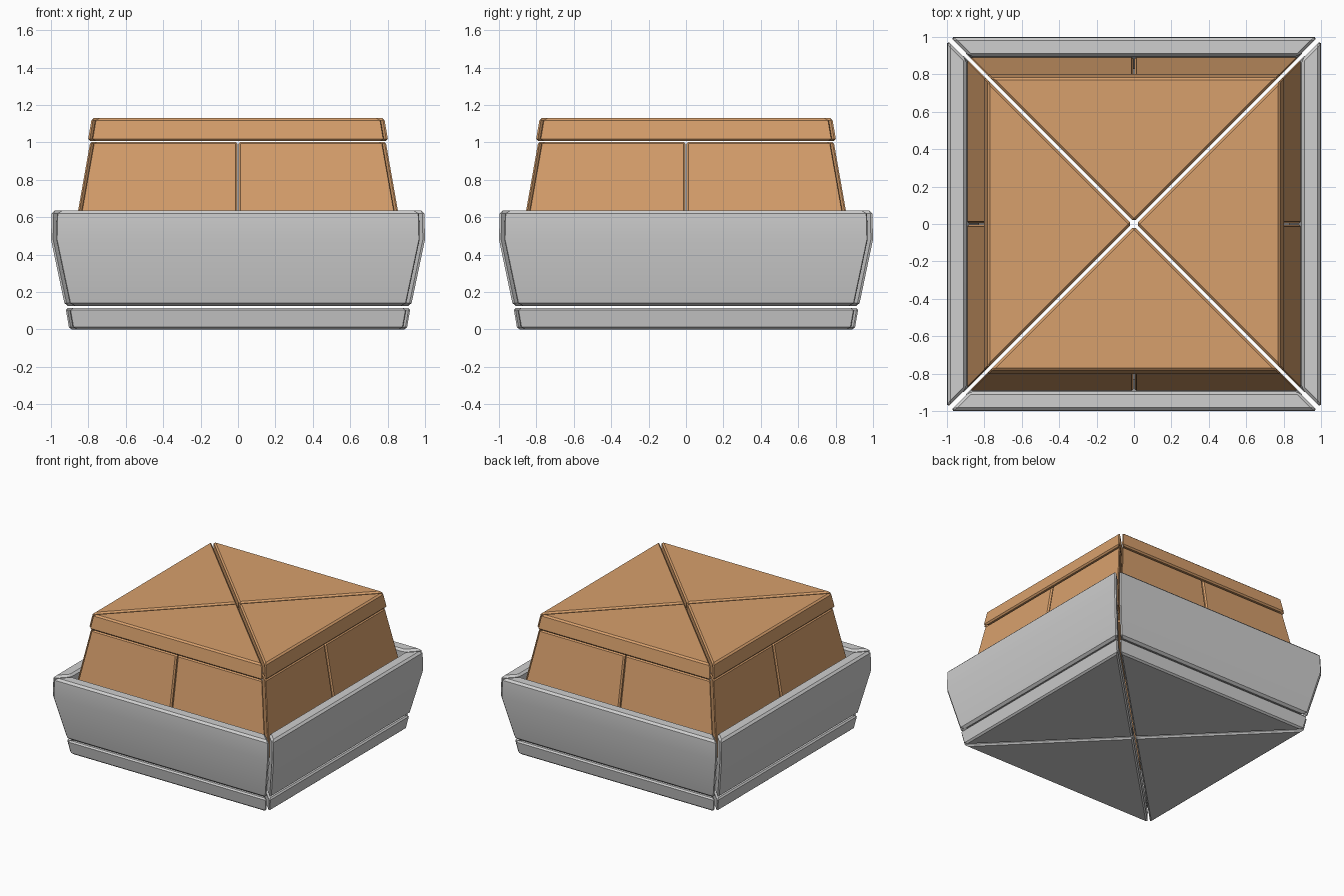
import bpy, bmesh, math
from mathutils import Matrix

if "Cube" in bpy.data.objects:
    bpy.data.objects.remove(bpy.data.objects["Cube"])


def material(name, rgb):
    m = bpy.data.materials.new(name)
    m.diffuse_color = (*rgb, 1)
    m.use_nodes = True
    m.node_tree.nodes["Principled BSDF"].inputs["Base Color"].default_value = m.diffuse_color
    return m


GREY = material("light grey", (0.62, 0.62, 0.62))
ORANGE = material("warm orange", (0.68, 0.35, 0.15))


def mitred_part(name, profile, side, mat, gap, bevel, start=None, flip=1):
    """Extrude a (distance, height) profile along x with 45 degree mitred ends.
    With start set, the part runs from x = start to the mitre on one half only."""
    bm = bmesh.new()
    ends = []
    for s in (-1, 1):
        ring = []
        for d, z in profile:
            x = s * (d - gap) if (start is None or s > 0) else start
            ring.append(bm.verts.new((x * flip, -d, z)))
        ends.append(ring)
    a, b = ends
    n = len(profile)
    bm.faces.new(a)
    bm.faces.new(b[::-1])
    for i in range(n):
        j = (i + 1) % n
        bm.faces.new((a[i], b[i], b[j], a[j]))
    # a profile edge lying on the mitre line collapses to a clean triangle tip
    bmesh.ops.remove_doubles(bm, verts=bm.verts, dist=1e-5)
    bmesh.ops.dissolve_degenerate(bm, edges=bm.edges, dist=1e-5)
    bmesh.ops.recalc_face_normals(bm, faces=bm.faces)
    sharp = [e for e in bm.edges
             if len(e.link_faces) == 2 and e.calc_face_angle() > math.radians(30)]
    bmesh.ops.bevel(bm, geom=sharp, offset=bevel, offset_type='OFFSET',
                    segments=1, profile=0.5, affect='EDGES', clamp_overlap=True)
    bmesh.ops.recalc_face_normals(bm, faces=bm.faces)
    bm.transform(Matrix.Rotation(side * math.pi / 2, 4, 'Z'))
    me = bpy.data.meshes.new(name)
    bm.to_mesh(me)
    bm.free()
    me.materials.append(mat)
    me.polygons.foreach_set("use_smooth", [True] * len(me.polygons))
    me.set_sharp_from_angle(angle=math.radians(20))
    ob = bpy.data.objects.new(name, me)
    bpy.context.scene.collection.objects.link(ob)
    return ob


G = 0.013  # clearance to the diagonal for the triangular slabs
BASE = [(G, 0.0), (0.902, 0.0), (0.922, 0.115), (G, 0.115)]
WALL = [(0.925, 0.125), (1.0, 0.48), (0.996, 0.635),
        (0.895, 0.635), (0.9, 0.48), (0.825, 0.125)]
BODY = [(0.893, 0.42), (0.79, 1.003), (0.69, 1.003), (0.793, 0.42)]
LID = [(G, 1.007), (0.803, 1.007), (0.782, 1.13), (G, 1.13)]

for side, label in enumerate(("front", "right", "back", "left")):
    # triangular base slab and flared outer wall
    mitred_part(label + "_base", BASE, side, GREY, G, 0.012)
    mitred_part(label + "_outer_wall", WALL, side, GREY, 0.017, 0.016)
    # two tapered upper panels with a centre seam
    for flip, half in ((-1, "a"), (1, "b")):
        mitred_part(label + "_upper_panel_" + half, BODY, side, ORANGE,
                    0.013, 0.010, start=0.004, flip=flip)
    # triangular lid slab
    mitred_part(label + "_lid", LID, side, ORANGE, G, 0.012)
